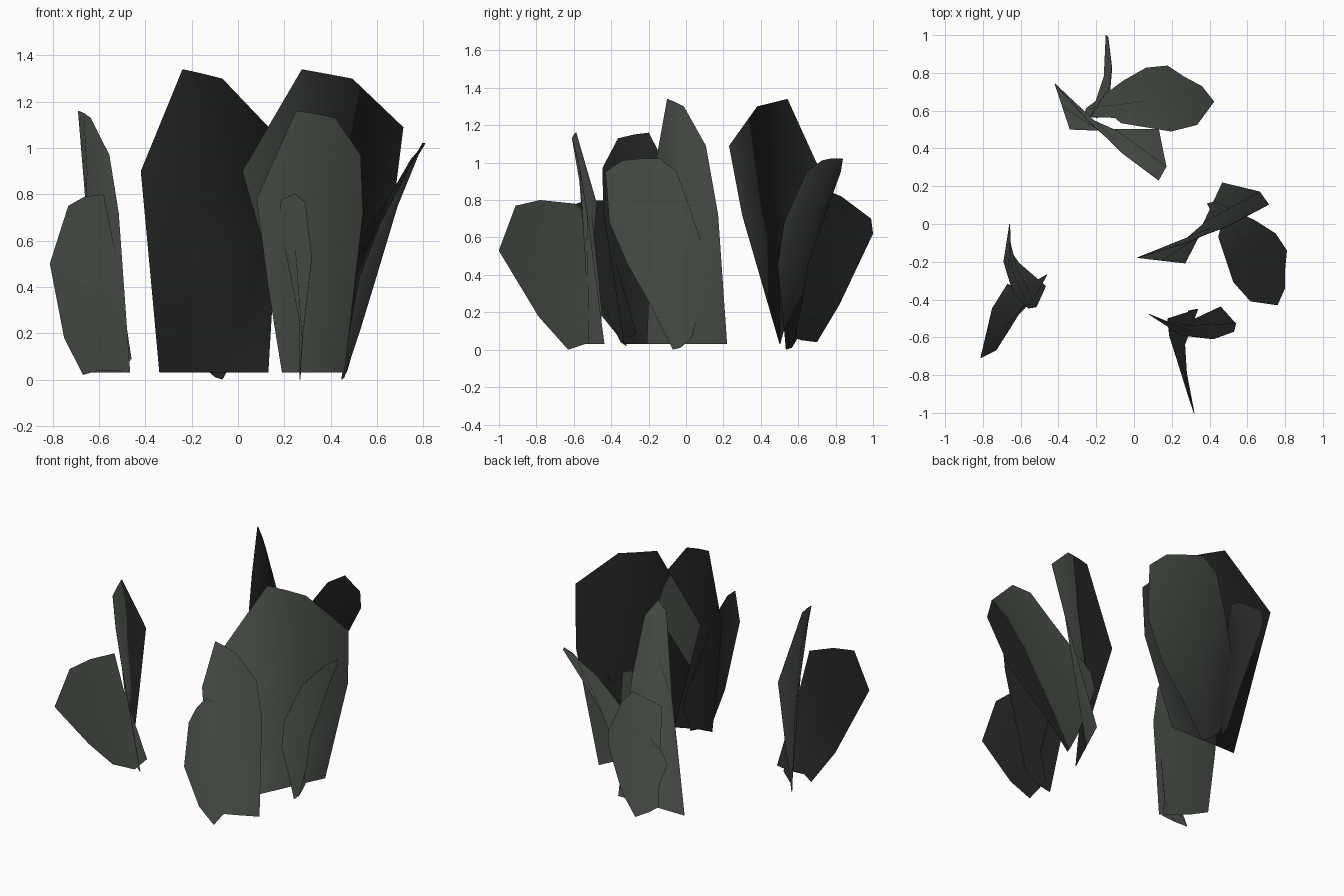
import bpy
import bmesh
from math import radians
from mathutils import Matrix, Vector

cube = bpy.data.objects.get("Cube")
if cube:
    bpy.data.objects.remove(cube, do_unlink=True)

# One muted green for all foliage
leaf_green = bpy.data.materials.new("dark_leaf_green")
leaf_green.use_nodes = True
colour = (0.052, 0.061, 0.05, 1.0)
leaf_green.diffuse_color = colour
shader = next(n for n in leaf_green.node_tree.nodes if n.type == 'BSDF_PRINCIPLED')
shader.inputs["Base Color"].default_value = colour


def placement(pivot, target, angle, width=1.0):
    """Turn and widen a leaf about a pivot, then move that pivot to a target."""
    move_out = Matrix.Translation(Vector((*target, 0)))
    turn = Matrix.Rotation(radians(angle), 4, 'Z')
    size = Matrix.Diagonal((width, width, 1, 1))
    move_in = Matrix.Translation(-Vector((*pivot, 0)))
    return move_out @ turn @ size @ move_in


def build_leaf(name, rows, matrix=None):
    """Skin a thin two-sided leaf over rows of (left edge, rib, right edge), in hundredths."""
    bm = bmesh.new()
    grid = [[bm.verts.new(Vector(point) / 100) for point in row] for row in rows]
    for lower, upper in zip(grid, grid[1:]):
        for side in range(len(lower) - 1):
            bm.faces.new((lower[side], lower[side + 1], upper[side + 1], upper[side]))
    if matrix is not None:
        bmesh.ops.transform(bm, matrix=matrix, verts=bm.verts)
    bm.normal_update()
    bmesh.ops.solidify(bm, geom=bm.faces[:], thickness=0.004)
    mesh = bpy.data.meshes.new(name)
    bm.to_mesh(mesh)
    bm.free()
    mesh.materials.append(leaf_green)
    mesh.polygons.foreach_set("use_smooth", [True] * len(mesh.polygons))
    # Foliage shading: both sides share normals that point up and outwards
    mesh.normals_split_custom_set_from_vertices(
        [Vector((v.co.x, v.co.y, 0.45)).normalized() for v in mesh.vertices])
    leaf = bpy.data.objects.new(name, mesh)
    bpy.context.collection.objects.link(leaf)
    return leaf


# Tall twisted leaf, from its flat base to its angular top
tall_leaf = [
    [(-34, 50, 3), (-10, 50, 3), (13, 50, 3)],
    [(-38, 62, 47), (-9, 49, 55), (17, 30, 72)],
    [(-42, 74, 90), (-10, 44, 100), (13, 23, 109)],
    [(-24, 54, 134), (-15, 46, 132), (-7, 38, 130)],
]
tall_tip = (-0.42, 0.74)

# Narrower tall leaf with a creased base
narrow_leaf = [
    [(19, -54, 3), (29, -52, 3), (46, -44, 3)],
    [(13, -51, 40), (29, -54, 50), (54, -53, 72)],
    [(8, -48, 78), (30, -57, 90), (53, -57, 97)],
    [(25, -59, 116), (33, -60, 115), (42, -61, 113)],
]
narrow_tip = (0.08, -0.48)

# Broad cupped leaf that leans outwards
leaning_leaf = [
    [(45, -7, 0), (46, -3, 1), (46, 3, 6)],
    [(49, -19, 24), (53, -6, 22), (39, 11, 36)],
    [(53, -31, 45), (60, -12, 45), (43, 12, 46)],
    [(62, -41, 68), (69, -19, 75), (64, 2, 76)],
    [(76, -43, 95), (78, -22, 97), (75, -5, 95)],
    [(80, -34, 101), (80, -24, 102), (81, -14, 102)],
]
leaning_tip = (0.80, -0.34)

# Low side leaves, one for each of three plants
back_side_leaf = [
    [(-13, 70, 4), (-17, 62, 5), (-20, 56, 7)],
    [(-12, 82, 24), (-15, 72, 30), (-21, 57, 35)],
    [(-15, 100, 62), (-16, 78, 60), (-23, 57, 73)],
    [(-14, 99, 70), (-12, 83, 82), (-13, 73, 86)],
]
front_side_leaf = [
    [(27, -63, 0), (27, -54, 3), (29, -46, 4)],
    [(28, -79, 18), (27, -64, 25), (34, -45, 20)],
    [(32, -100, 53), (25, -72, 58), (18, -50, 70)],
    [(29, -91, 77), (25, -78, 80), (19, -59, 78)],
]
right_side_leaf = [
    [(-67, -32, 2), (-60, -35, 4), (-50, -34, 4)],
    [(-75, -45, 18), (-65, -45, 25), (-46, -27, 9)],
    [(-81, -71, 50), (-69, -56, 50), (-53, -40, 55)],
    [(-73, -67, 75), (-66, -56, 79), (-58, -43, 80)],
]

# Back plant
build_leaf("back_tall_leaf", tall_leaf)
build_leaf("back_leaning_leaf", leaning_leaf,
           placement(leaning_tip, (0.36, 0.73), 62, 1.06))
build_leaf("back_side_leaf", back_side_leaf)

# Left plant
build_leaf("left_tall_leaf", tall_leaf, placement(tall_tip, (0.02, -0.18), 65))
build_leaf("left_leaning_leaf", leaning_leaf)

# Front plant
build_leaf("front_tall_leaf", narrow_leaf)
build_leaf("front_side_leaf", front_side_leaf)

# Right plant
build_leaf("right_tall_leaf", narrow_leaf,
           placement(narrow_tip, (-0.66, 0.0), -66))
build_leaf("right_side_leaf", right_side_leaf)
